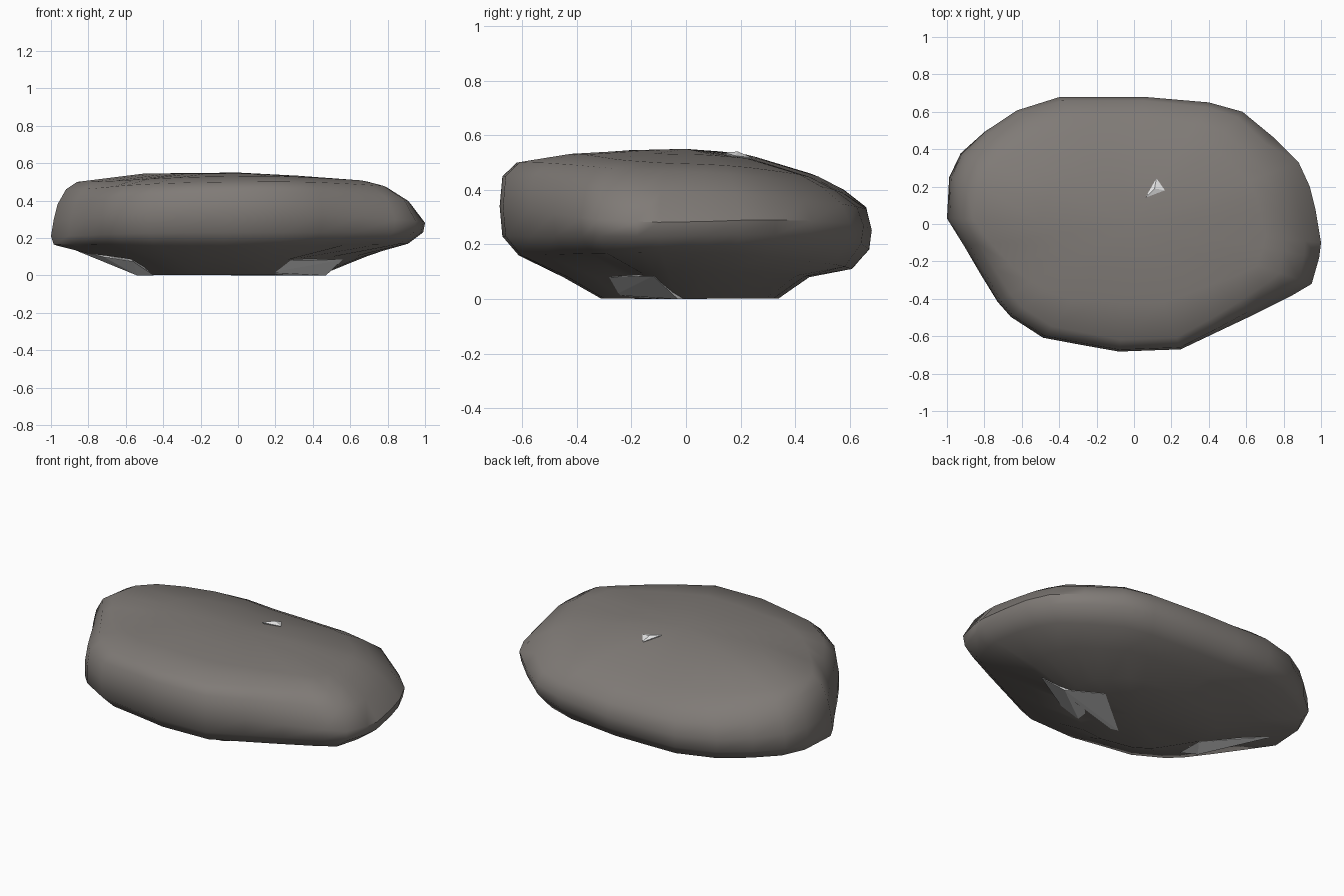
import bpy, bmesh, math

if "Cube" in bpy.data.objects:
    bpy.data.objects.remove(bpy.data.objects["Cube"])


def material(name, rgb):
    m = bpy.data.materials.new(name)
    m.diffuse_color = (*rgb, 1)
    m.use_nodes = True
    m.node_tree.nodes["Principled BSDF"].inputs["Base Color"].default_value = m.diffuse_color
    return m


stone = material("brown grey stone", (0.215, 0.197, 0.183))
pale = material("pale chip", (0.8, 0.8, 0.8))


def add_object(name, bm, mat):
    bmesh.ops.recalc_face_normals(bm, faces=bm.faces)
    mesh = bpy.data.meshes.new(name)
    bm.to_mesh(mesh)
    bm.free()
    mesh.materials.append(mat)
    ob = bpy.data.objects.new(name, mesh)
    bpy.context.collection.objects.link(ob)
    return ob


# Plan outline of the boulder, counter-clockwise
OUTLINE = [(1, -.1), (.97, .08), (.94, .2), (.88, .33), (.75, .46), (.58, .6), (.4, .65),
           (.05, .68), (-.18, .68), (-.4, .68), (-.63, .61), (-.8, .5), (-.93, .38),
           (-.99, .25), (-1, .03), (-.9, -.12), (-.81, -.265), (-.72, -.41), (-.65, -.49),
           (-.48, -.6), (-.28, -.64), (-.08, -.68), (.25, -.67), (.45, -.575),
           (.64, -.485), (.84, -.385), (.95, -.32), (.99, -.18)]

# Side profiles (fraction of outline, height), base to top
EAST = [(.46, .003), (.71, .1), (.91, .17), (.99, .23), (1, .28), (.91, .39), (.79, .465), (.7, .495), (.35, .53)]
NORTH = [(.5, .003), (.66, .08), (.89, .11), (.985, .18), (1, .25), (.97, .33), (.84, .39), (.69, .44), (.37, .51)]
WEST = [(.46, .003), (.7, .09), (.985, .165), (1, .21), (.985, .3), (.965, .38), (.92, .46), (.86, .5), (.5, .545)]
SOUTH = [(.46, .003), (.66, .08), (.9, .16), (.985, .23), (1, .34), (.985, .45), (.91, .5), (.62, .53), (.3, .545)]

# Boulder: rings that blend the four profiles by direction
bm = bmesh.new()
rings = []
for k in range(len(EAST)):
    ring = []
    for x, y in OUTLINE:
        a = math.atan2(y / .68, x)
        c, s = math.cos(a), math.sin(a)
        px = EAST[k] if c > 0 else WEST[k]
        py = NORTH[k] if s > 0 else SOUTH[k]
        f = px[0] * c * c + py[0] * s * s
        z = px[1] * c * c + py[1] * s * s
        corner = abs(2 * c * s)
        if k < 2:  # hollow under the front right
            f *= 1 - .35 * math.exp(-((math.degrees(a) + 38) / 23) ** 2)
        if c < 0 and s < 0 and k in (3, 4, 5):  # front left bulges
            f += .02 * corner
        if c > 0 and s > 0 and k in (3, 4):  # back right rim sits higher
            z += .02 * corner
        if c > 0 and s < 0 and k in (5, 6, 7):  # front right stays steep
            f += .01 * corner
            z += .008 * corner
        ring.append(bm.verts.new((x * f, y * f, z)))
    rings.append(ring)
n = len(OUTLINE)
for lo, hi in zip(rings, rings[1:]):
    for i in range(n):
        j = (i + 1) % n
        bm.faces.new((lo[i], lo[j], hi[j], hi[i]))
for ring, z in ((rings[0], .003), (rings[-1], .55)):
    centre = bm.verts.new((0, 0, z))
    for i in range(n):
        bm.faces.new((ring[i], ring[(i + 1) % n], centre))
boulder = add_object("boulder", bm, stone)
bpy.context.view_layer.objects.active = boulder
boulder.select_set(True)
bpy.ops.object.shade_smooth_by_angle(angle=math.radians(45))
boulder.select_set(False)

# Pale flat-faced chips breaking through the surface
CHIPS = {
    "top_chip": [(.06, .14, .537), (.12, .245, .517), (.165, .18, .525), (.11, .18, .49), (.11, .19, .54)],
    "right_base_chip": [(.2, -.33, .08), (.56, -.12, .085), (.47, -.03, 0), (.27, .08, 0),
                        (-.04, -.18, 0), (.17, -.26, .015), (.25, -.1, .1)],
    "left_base_chip": [(-.72, -.05, .1), (-.56, -.2, .075), (-.54, -.1, 0), (-.45, -.15, 0),
                       (-.46, 0, .005), (-.9, .13, .147), (-.6, 0, .13)],
}
for name, points in CHIPS.items():
    bm = bmesh.new()
    for p in points:
        bm.verts.new(p)
    bmesh.ops.convex_hull(bm, input=bm.verts)
    loose = [v for v in bm.verts if not v.link_faces]
    bmesh.ops.delete(bm, geom=loose, context='VERTS')
    add_object(name, bm, pale)
